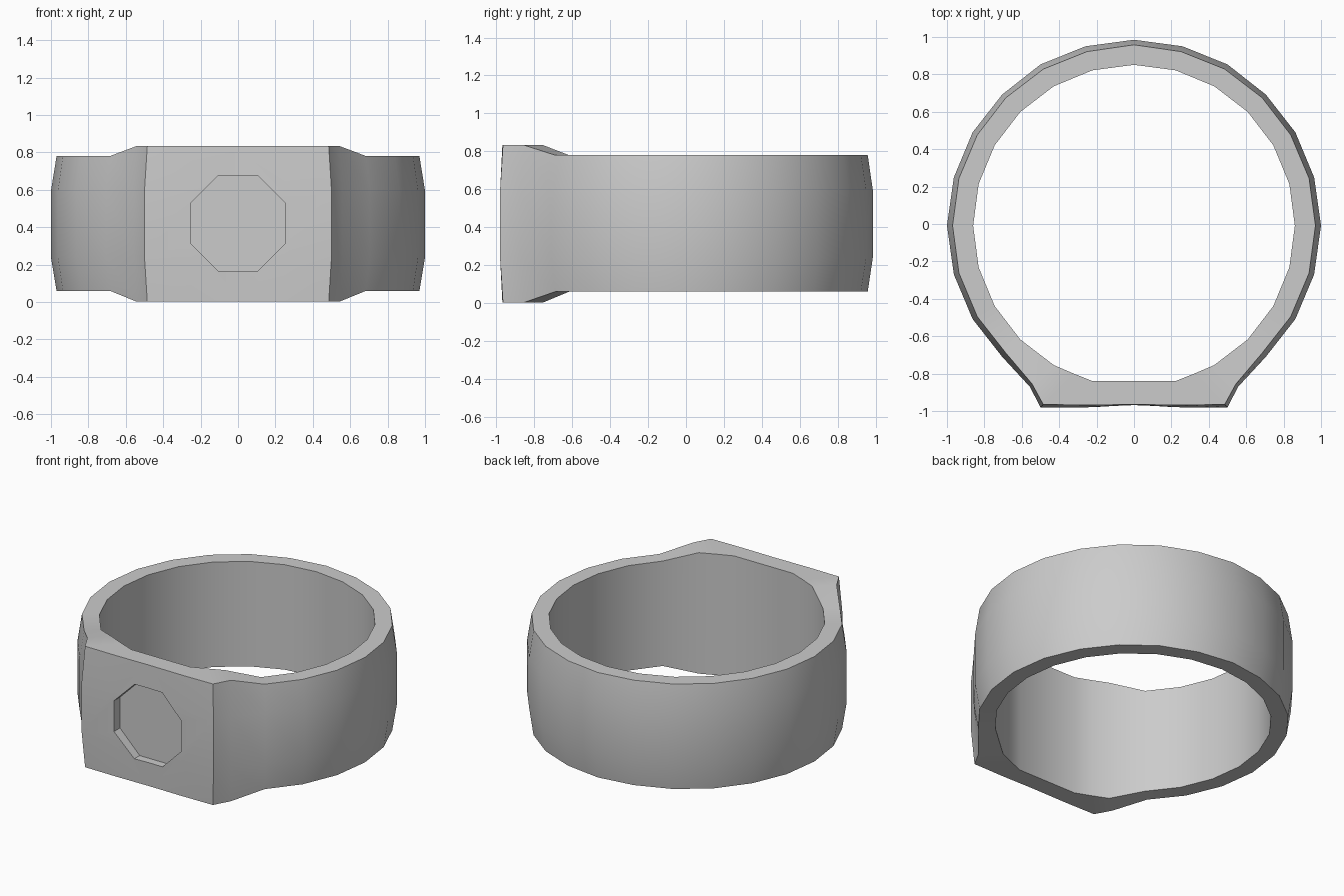
import bpy, bmesh, math
from mathutils import Matrix

if "Cube" in bpy.data.objects:
    bpy.data.objects.remove(bpy.data.objects["Cube"])

# Half outline seen from above, back to front: outer belly, outer rim, inner wall
belly = [(0, .985), (.26, .95), (.5, .853), (.705, .692), (.863, .49), (.963, .25),
         (1, -.008), (.963, -.27), (.863, -.508), (.705, -.71), (.557, -.87),
         (.5, -.98), (.25, -.98), (0, -.97)]
rim = [(0, .958), (.25, .922), (.485, .828), (.685, .675), (.838, .476), (.936, .244),
       (.97, -.008), (.936, -.262), (.838, -.495), (.685, -.69), (.545, -.855),
       (.485, -.965), (.25, -.968), (0, -.965)]
R = .86
inner = [(R * math.sin(math.radians(15 * i)), R * math.cos(math.radians(15 * i)) - .009)
         for i in range(11)] + [(.325, -.799), (.222, -.84), (0, -.84)]


def section(i, side):
    low, high = (.06, .78) if i < 10 else (.003, .833)
    rows = [(inner[i], low), (rim[i], low), (belly[i], .24),
            (belly[i], .595), (rim[i], high), (inner[i], high)]
    return [(p[0] * side, p[1], z) for p, z in rows]


# Ring band lofted through mirrored sections
stations = [section(i, 1) for i in range(14)] + [section(i, -1) for i in range(12, 0, -1)]
bm = bmesh.new()
loops = [[bm.verts.new(c) for c in s] for s in stations]
n = len(loops)
for i in range(n):
    a, b = loops[i], loops[(i + 1) % n]
    for j in range(6):
        k = (j + 1) % 6
        bm.faces.new((a[j], a[k], b[k], b[j]))
bmesh.ops.recalc_face_normals(bm, faces=bm.faces)
mesh = bpy.data.meshes.new("ring_band")
bm.to_mesh(mesh)
bm.free()
band = bpy.data.objects.new("ring_band", mesh)
bpy.context.collection.objects.link(band)

# Octagonal recess in the flat front plate
bpy.ops.mesh.primitive_cylinder_add(vertices=8, radius=.276, depth=.2)
cutter = bpy.context.object
cutter.name = "recess_cutter"
cutter.data.transform(Matrix.Translation((0, -1.015, .42))
                      @ Matrix.Rotation(math.pi / 2, 4, 'X')
                      @ Matrix.Rotation(math.pi / 8, 4, 'Z'))
cutter.hide_render = True
cut = band.modifiers.new("recess", 'BOOLEAN')
cut.object = cutter
cut.operation = 'DIFFERENCE'
cut.solver = 'EXACT'
bpy.ops.object.select_all(action='DESELECT')
bpy.context.view_layer.objects.active = band
band.select_set(True)
bpy.ops.object.modifier_apply(modifier="recess")
bpy.data.objects.remove(cutter)
bpy.ops.object.shade_smooth_by_angle(angle=math.radians(30))
